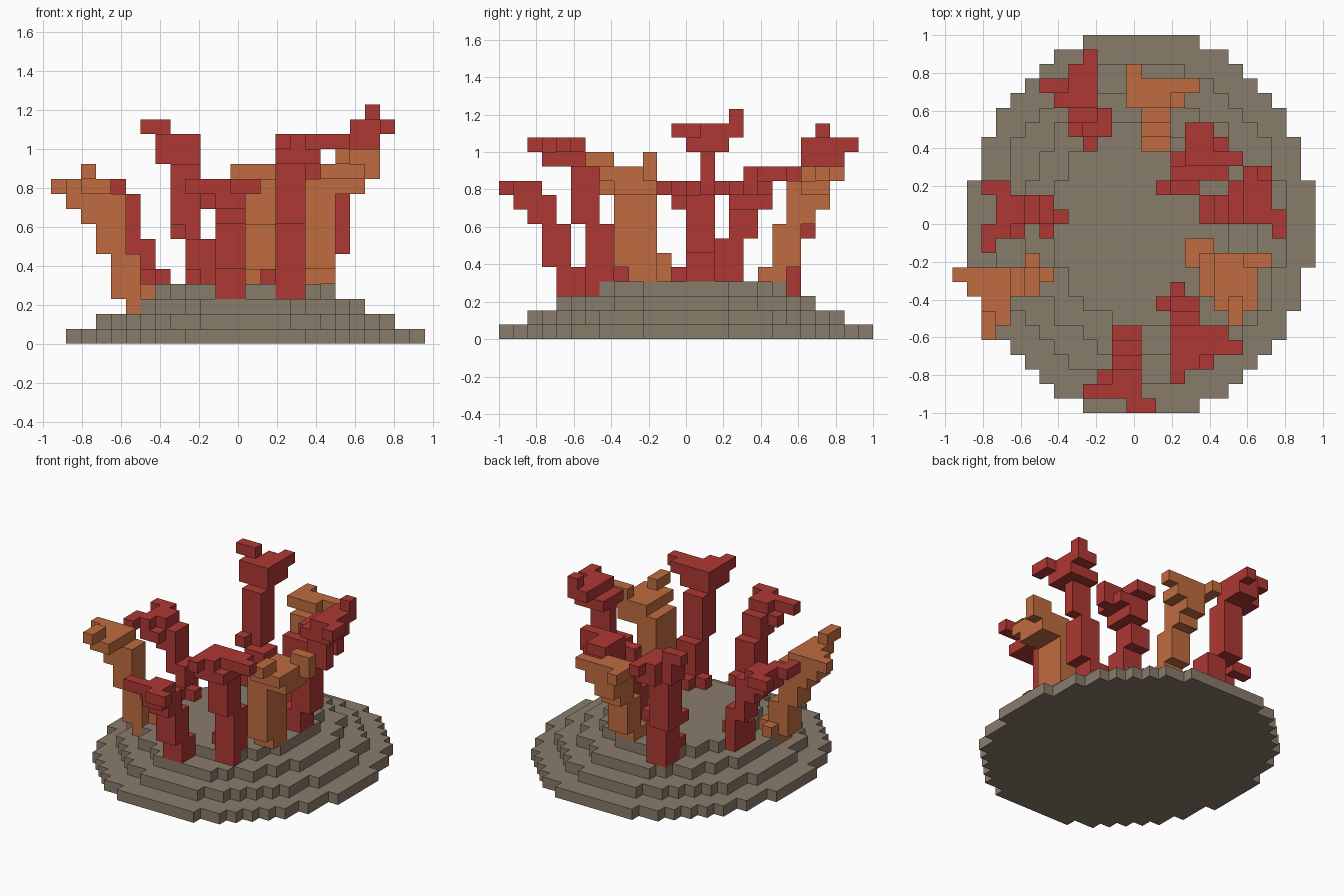
import bpy, bmesh, math
from mathutils import Vector

cube = bpy.data.objects.get("Cube")
if cube:
    bpy.data.objects.remove(cube, do_unlink=True)

V = 2 / 26                       # edge of one block
ORIGIN = Vector((-12.5 * V, -13 * V, 0))


def material(name, rgb):
    m = bpy.data.materials.new(name)
    m.use_nodes = True
    m.diffuse_color = (*rgb, 1)
    m.node_tree.nodes["Principled BSDF"].inputs["Base Color"].default_value = (*rgb, 1)
    return m


STONE = material("stone grey", (0.25, 0.202, 0.148))
RED = material("coral red", (0.42, 0.04, 0.034))
ORANGE = material("coral orange", (0.53, 0.15, 0.05))


def box(i0, i1, j0, j1, k0, k1):
    """Cells of a block range, both ends included."""
    return {(i, j, k) for i in range(i0, i1 + 1)
            for j in range(j0, j1 + 1) for k in range(k0, k1 + 1)}


def build(name, cells, mat):
    """Skin a set of cells with outer faces only, then merge coplanar ones."""
    bm = bmesh.new()
    verts = {}

    def vert(p):
        if p not in verts:
            verts[p] = bm.verts.new(ORIGIN + Vector(p) * V)
        return verts[p]

    for c in cells:
        for axis in range(3):
            for side in (0, 1):
                n = list(c)
                n[axis] += 2 * side - 1
                if tuple(n) in cells:
                    continue
                a, b = (axis + 1) % 3, (axis + 2) % 3
                loop = []
                for u, w in ((0, 0), (1, 0), (1, 1), (0, 1)):
                    p = list(c)
                    p[axis] += side
                    p[a] += u
                    p[b] += w
                    loop.append(vert(tuple(p)))
                bm.faces.new(loop if side else loop[::-1])
    bmesh.ops.dissolve_limit(bm, angle_limit=math.radians(1),
                             verts=bm.verts[:], edges=bm.edges[:])
    mesh = bpy.data.meshes.new(name)
    bm.to_mesh(mesh)
    bm.free()
    mesh.materials.append(mat)
    obj = bpy.data.objects.new(name, mesh)
    bpy.context.collection.objects.link(obj)


# Stepped oval mound, four layers
mound = set()
for k in range(4):
    a, b = 11.9 - 2 * k, 13.1 - 2 * k
    for i in range(25):
        for j in range(26):
            if ((i - 12.5) / a) ** 2 + ((j - 12.5) / b) ** 2 <= 1:
                mound.add((i, j, k))
build("stone_mound", mound, STONE)


def coral(name, mat, boxes):
    build(name, set().union(*(box(*b) for b in boxes)) - mound, mat)


# Each coral: trunk from the bottom up, then branches
coral("left_front_coral", ORANGE, [
    (5, 5, 8, 9, 2, 3), (6, 6, 9, 9, 3, 3), (5, 5, 10, 10, 2, 3),
    (4, 5, 8, 9, 3, 5), (3, 4, 8, 9, 6, 8), (2, 3, 8, 9, 8, 8),
    (1, 4, 8, 9, 9, 9), (0, 3, 9, 9, 10, 10), (1, 3, 8, 8, 10, 10),
    (2, 3, 6, 7, 10, 10), (2, 2, 5, 6, 11, 11)])

coral("left_coral", RED, [
    (6, 7, 13, 13, 3, 4), (6, 6, 12, 14, 3, 4), (6, 6, 13, 14, 4, 6),
    (5, 5, 13, 14, 6, 9), (4, 4, 13, 14, 8, 10), (3, 4, 12, 14, 9, 9),
    (3, 4, 13, 14, 10, 10), (2, 3, 12, 12, 10, 10),
    (2, 2, 11, 11, 10, 10), (2, 3, 15, 15, 10, 10)])

coral("back_left_coral", RED, [
    (9, 10, 19, 20, 3, 6), (8, 8, 19, 20, 7, 7), (9, 9, 18, 18, 4, 4),
    (8, 9, 20, 21, 7, 11), (7, 9, 21, 22, 12, 13), (8, 9, 23, 23, 12, 13),
    (9, 9, 24, 24, 13, 13), (6, 7, 22, 22, 14, 14)])

coral("back_coral", ORANGE, [
    (13, 14, 18, 19, 3, 4), (13, 14, 19, 20, 5, 7), (13, 14, 20, 21, 8, 10),
    (13, 14, 21, 22, 9, 11), (15, 15, 21, 22, 10, 10),
    (12, 12, 21, 23, 11, 11), (15, 16, 22, 22, 11, 11)])

coral("right_back_coral", RED, [
    (15, 16, 15, 16, 4, 6), (14, 14, 15, 15, 4, 4), (15, 16, 16, 17, 7, 8),
    (16, 17, 16, 18, 9, 9), (16, 18, 16, 18, 10, 10), (15, 15, 16, 16, 9, 10),
    (18, 19, 17, 17, 10, 11), (16, 17, 17, 19, 11, 11)])

coral("right_coral", RED, [
    (17, 18, 13, 14, 4, 5), (18, 19, 13, 14, 6, 9), (19, 20, 14, 14, 10, 12),
    (19, 21, 13, 15, 13, 13), (20, 21, 13, 16, 14, 14),
    (22, 22, 12, 13, 14, 14), (21, 21, 16, 16, 15, 15)])

coral("front_coral", RED, [
    (11, 12, 4, 5, 3, 4), (11, 12, 3, 4, 5, 7), (11, 12, 2, 3, 8, 8),
    (11, 12, 1, 3, 9, 9), (10, 10, 2, 2, 9, 9), (11, 12, 1, 2, 10, 10),
    (9, 10, 1, 1, 10, 10), (12, 13, 0, 0, 10, 10)])

coral("front_right_coral", RED, [
    (15, 16, 6, 7, 3, 7), (14, 14, 7, 7, 4, 4), (15, 15, 8, 8, 4, 4),
    (15, 16, 5, 6, 8, 11), (15, 17, 3, 5, 12, 12), (15, 16, 3, 5, 13, 13),
    (15, 15, 2, 2, 13, 13), (17, 19, 4, 4, 13, 13), (17, 18, 5, 5, 13, 13)])

coral("right_front_coral", ORANGE, [
    (16, 17, 10, 11, 4, 5), (17, 18, 9, 10, 4, 9), (17, 18, 8, 8, 5, 9),
    (17, 20, 8, 10, 10, 10), (18, 21, 10, 10, 11, 11), (18, 20, 7, 9, 11, 11),
    (20, 21, 10, 10, 12, 12), (19, 19, 6, 7, 12, 12)])
